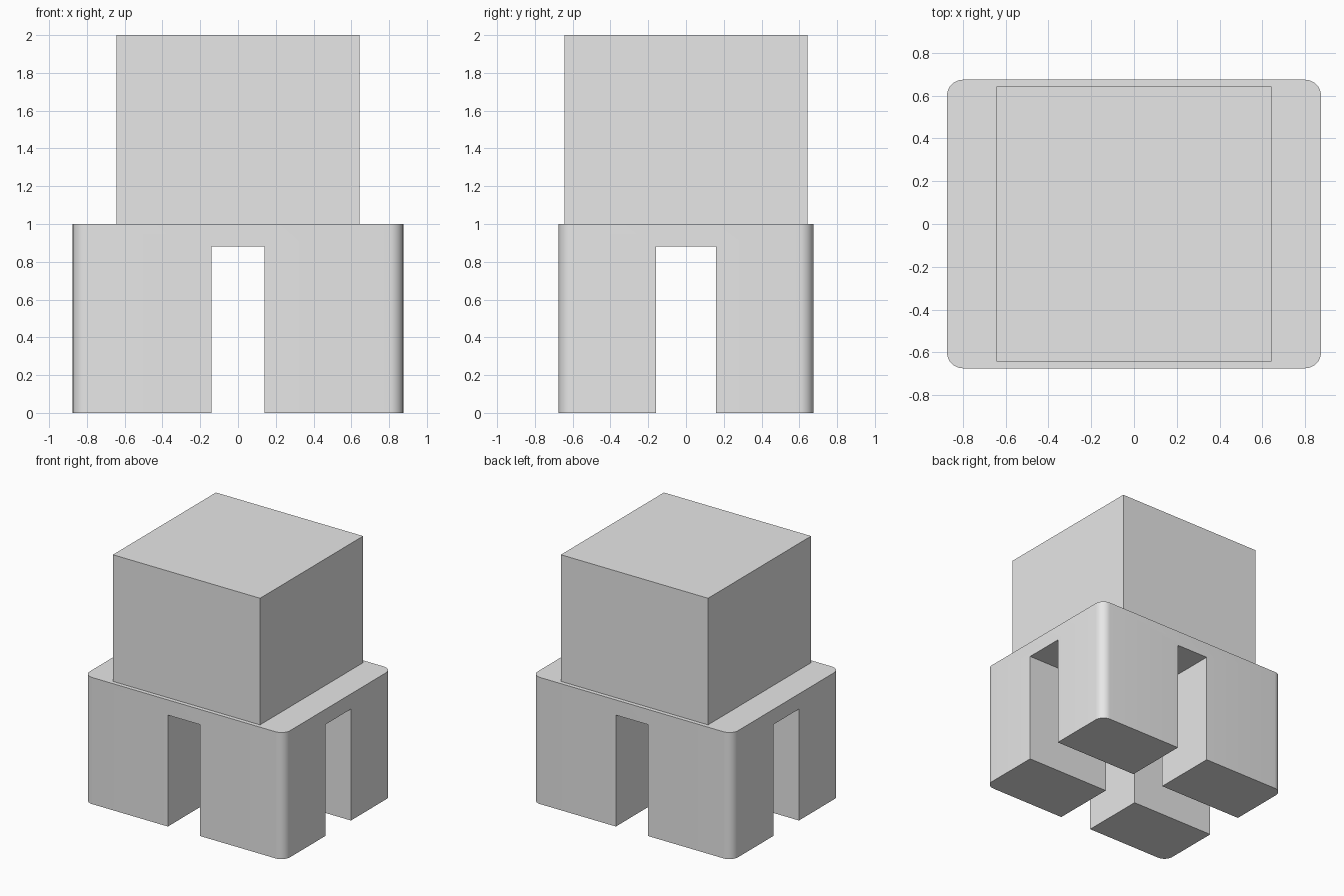
import bpy
import bmesh
import math
from mathutils import Vector

cube = bpy.data.objects.get("Cube")
if cube:
    bpy.data.objects.remove(cube, do_unlink=True)

grey = bpy.data.materials.new("light grey")
grey.use_nodes = True
grey.diffuse_color = (0.8, 0.8, 0.8, 1)
grey.node_tree.nodes["Principled BSDF"].inputs["Base Color"].default_value = (0.8, 0.8, 0.8, 1)


def prism(name, outline, bottom, top):
    """Extrude a counter-clockwise xy outline from bottom to top."""
    bm = bmesh.new()
    face = bm.faces.new([bm.verts.new((x, y, bottom)) for x, y in outline])
    up = bmesh.ops.extrude_face_region(bm, geom=[face])["geom"]
    bmesh.ops.translate(bm, vec=Vector((0, 0, top - bottom)),
                        verts=[g for g in up if isinstance(g, bmesh.types.BMVert)])
    bmesh.ops.recalc_face_normals(bm, faces=bm.faces)
    mesh = bpy.data.meshes.new(name)
    bm.to_mesh(mesh)
    bm.free()
    mesh.materials.append(grey)
    obj = bpy.data.objects.new(name, mesh)
    bpy.context.collection.objects.link(obj)
    return obj


def rectangle(hx, hy):
    return [(-hx, -hy), (hx, -hy), (hx, hy), (-hx, hy)]


def rounded_rectangle(hx, hy, radius, steps=8):
    points = []
    for quarter, (sx, sy) in enumerate([(1, 1), (-1, 1), (-1, -1), (1, -1)]):
        for i in range(steps + 1):
            a = math.pi / 2 * (quarter + i / steps)
            points.append((sx * (hx - radius) + radius * math.cos(a),
                           sy * (hy - radius) + radius * math.sin(a)))
    return points


def cross(ix, iy, reach):
    """Plus-shaped outline with arms of half width ix and iy."""
    arm = [(reach, -iy), (reach, iy), (ix, iy), (ix, reach), (-ix, reach), (-ix, iy)]
    return arm + [(-x, -y) for x, y in arm]


# Upper block
prism("upper_block", rectangle(0.643, 0.643), 1.0, 2.0)

# Four-legged base: a rounded block with a cross-shaped passage cut from below
base = prism("legged_base", rounded_rectangle(0.875, 0.675, 0.075), 0.0, 1.0)
cutter = prism("passage_cutter", cross(0.14, 0.16, 1.2), -0.2, 0.88)
cutter.hide_render = True
cutter.hide_set(True)

cut = base.modifiers.new("passages", 'BOOLEAN')
cut.operation = 'DIFFERENCE'
cut.solver = 'EXACT'
cut.object = cutter

# Apply the cut, then smooth the rounded corners
bpy.ops.object.select_all(action='DESELECT')
base.select_set(True)
bpy.context.view_layer.objects.active = base
bpy.ops.object.modifier_apply(modifier=cut.name)
bpy.data.objects.remove(cutter, do_unlink=True)
bpy.ops.object.shade_smooth_by_angle(angle=math.radians(30))
